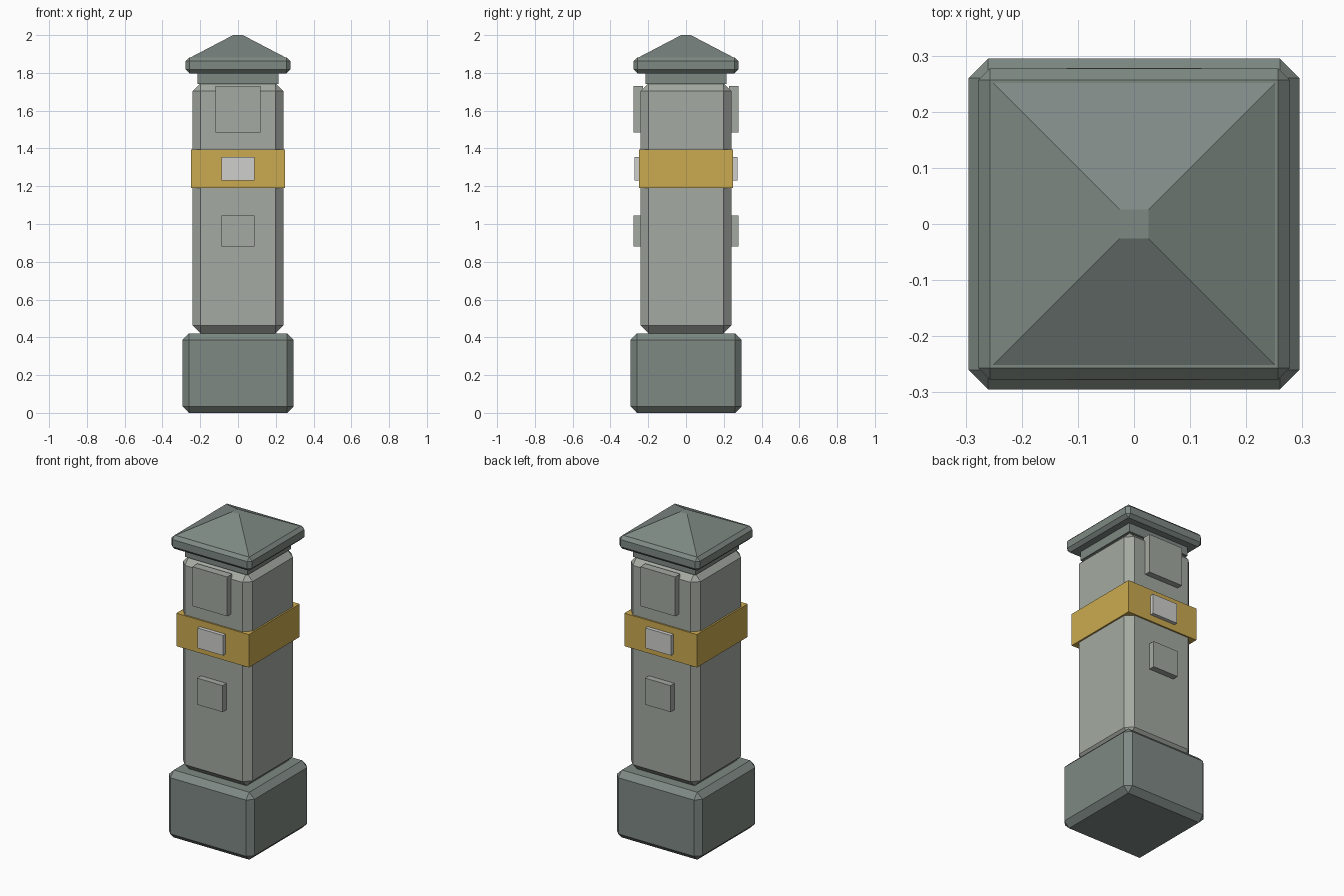
import bpy
import bmesh

cube = bpy.data.objects.get("Cube")
if cube:
    bpy.data.objects.remove(cube, do_unlink=True)


def make_material(name, color):
    mat = bpy.data.materials.new(name)
    mat.use_nodes = True
    mat.diffuse_color = (*color, 1)
    mat.node_tree.nodes["Principled BSDF"].inputs["Base Color"].default_value = (*color, 1)
    return mat


light_stone = make_material("light stone", (0.37, 0.40, 0.36))
dark_stone = make_material("dark stone", (0.21, 0.25, 0.23))
gold = make_material("gold", (0.60, 0.40, 0.08))
silver = make_material("silver", (0.62, 0.62, 0.61))


def block(name, mat, half_x, half_y, z0, z1, bevel=0, y=0, taper=1):
    """Box with optional chamfered edges and a tapered top."""
    bm = bmesh.new()
    bmesh.ops.create_cube(bm, size=2)
    for v in bm.verts:
        scale = taper if v.co.z > 0 else 1
        v.co = (v.co.x * half_x * scale, v.co.y * half_y * scale + y,
                z1 if v.co.z > 0 else z0)
    if bevel:
        bmesh.ops.bevel(bm, geom=bm.edges[:], offset=bevel, segments=1,
                        affect='EDGES', profile=0.5)
    mesh = bpy.data.meshes.new(name)
    bm.to_mesh(mesh)
    bm.free()
    mesh.materials.append(mat)
    obj = bpy.data.objects.new(name, mesh)
    bpy.context.collection.objects.link(obj)
    return obj


# Stacked body of the pillar
block("base", dark_stone, 0.295, 0.295, 0, 0.42, 0.035)
block("shaft", light_stone, 0.24, 0.24, 0.42, 1.745, 0.042)
block("band", gold, 0.25, 0.25, 1.19, 1.395)
block("neck", dark_stone, 0.215, 0.215, 1.742, 1.81)

# Cap slab and pyramid roof
block("cap_slab", dark_stone, 0.277, 0.277, 1.797, 1.882, 0.02)
block("cap_roof", dark_stone, 0.255, 0.255, 1.88, 2.0, taper=0.1)

# Raised plates on the front and back
for side, sign in (("front", -1), ("back", 1)):
    block(side + "_upper_plate", light_stone, 0.12, 0.025, 1.485, 1.73, y=sign * 0.253)
    block(side + "_buckle", silver, 0.088, 0.025, 1.23, 1.355, y=sign * 0.248)
    block(side + "_lower_plate", light_stone, 0.088, 0.025, 0.88, 1.045, y=sign * 0.253)
